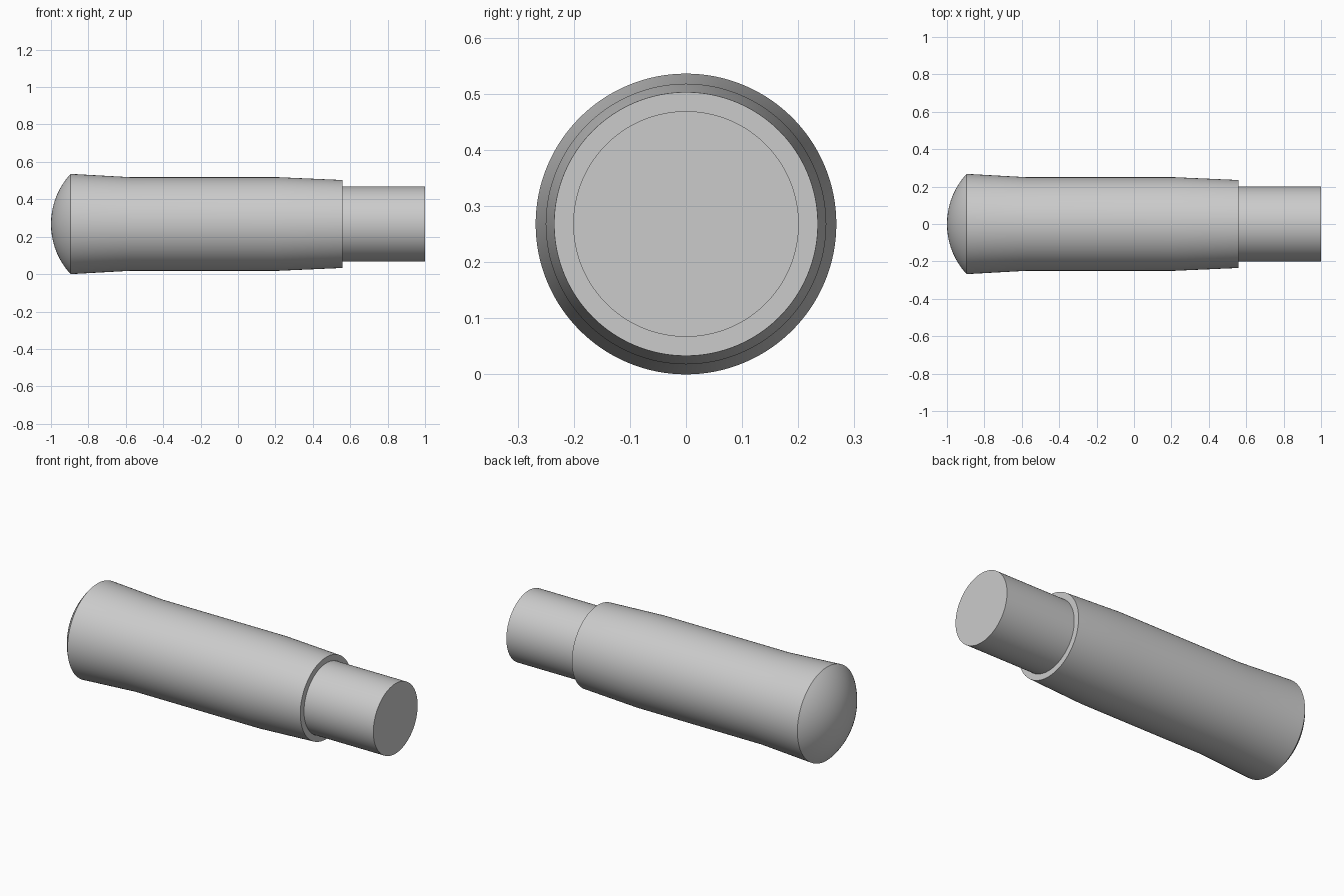
import bpy, bmesh, math
from mathutils import Vector

cube = bpy.data.objects.get("Cube")
if cube:
    bpy.data.objects.remove(cube, do_unlink=True)

SEGMENTS = 128
AXIS_Z = 0.268

grey = bpy.data.materials.new("light_grey")
grey.use_nodes = True
grey.diffuse_color = (0.6, 0.6, 0.6, 1)
grey.node_tree.nodes["Principled BSDF"].inputs["Base Color"].default_value = (0.6, 0.6, 0.6, 1)


def lathe(name, profile):
    """Revolve (x, radius) points around the long axis."""
    bm = bmesh.new()
    verts = [bm.verts.new((x, 0, r)) for x, r in profile]
    edges = [bm.edges.new(pair) for pair in zip(verts, verts[1:])]
    bmesh.ops.spin(bm, geom=verts + edges, cent=Vector(), axis=(1, 0, 0),
                   angle=math.tau, steps=SEGMENTS, use_duplicate=False)
    bmesh.ops.remove_doubles(bm, verts=bm.verts, dist=1e-5)
    bmesh.ops.recalc_face_normals(bm, faces=bm.faces)
    mesh = bpy.data.meshes.new(name)
    bm.to_mesh(mesh)
    bm.free()
    mesh.materials.append(grey)
    obj = bpy.data.objects.new(name, mesh)
    obj.location.z = AXIS_Z
    bpy.context.collection.objects.link(obj)
    bpy.ops.object.select_all(action="DESELECT")
    obj.select_set(True)
    bpy.context.view_layer.objects.active = obj
    bpy.ops.object.shade_smooth_by_angle(angle=math.radians(20))
    return obj


# Grip: spherical dome, flared butt, straight middle, tapered nose, ring face
rim_x, rim_r = -0.895, AXIS_Z
height = rim_x + 1
radius = (height ** 2 + rim_r ** 2) / (2 * height)
sweep = math.asin(rim_r / radius)
steps = 16
dome = [(-1 + radius * (1 - math.cos(sweep * i / steps)),
         radius * math.sin(sweep * i / steps)) for i in range(steps + 1)]
lathe("grip", dome + [(-0.57, 0.25), (0.22, 0.25), (0.56, 0.235), (0.56, 0.2)])

# Shank: plain cylinder with a flat end
lathe("shank", [(0.56, 0.201), (1, 0.201), (1, 0)])
